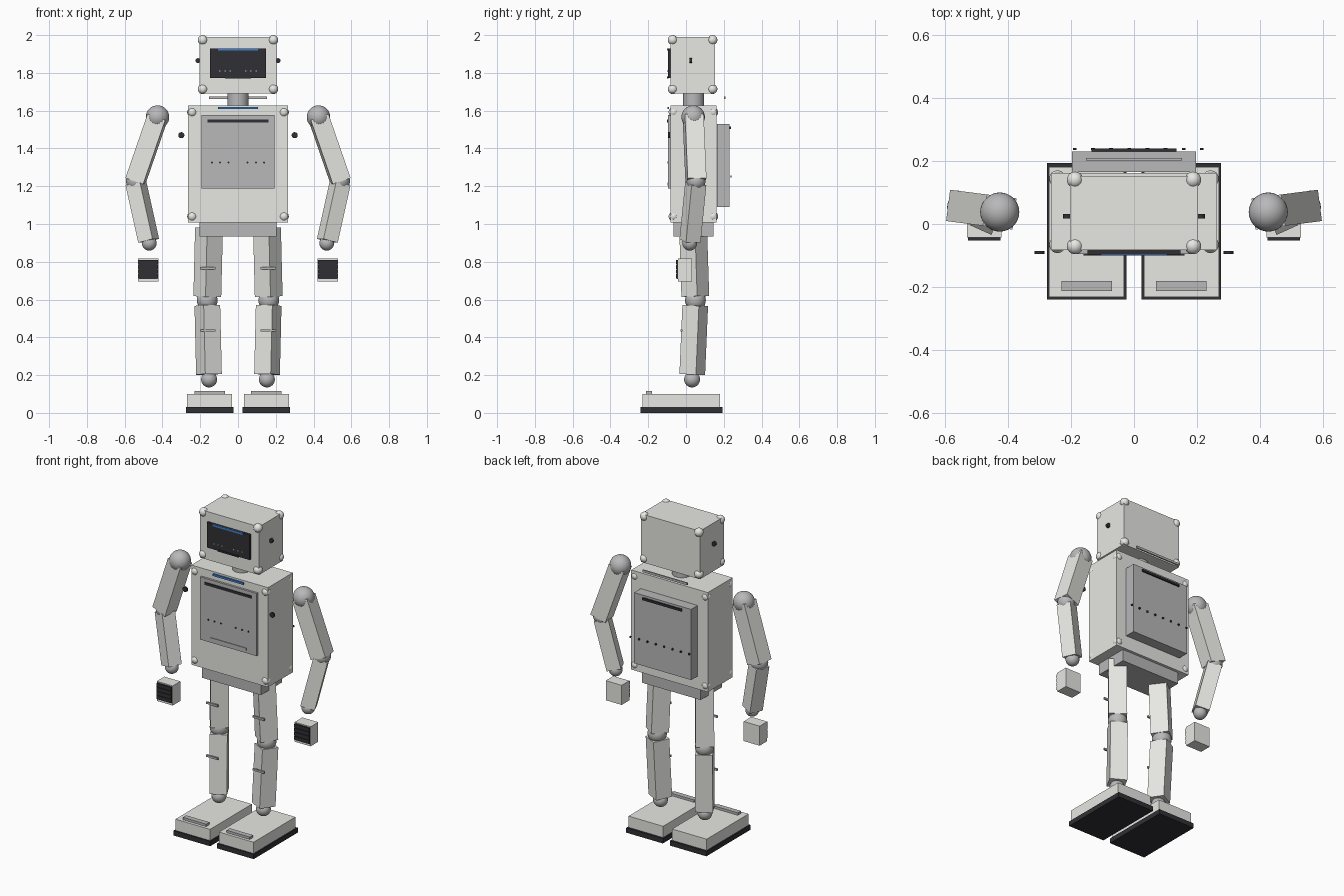
import bpy
from mathutils import Vector

if "Cube" in bpy.data.objects:
    bpy.data.objects.remove(bpy.data.objects["Cube"])


def material(name, r, g, b):
    m = bpy.data.materials.new(name)
    m.diffuse_color = (r, g, b, 1)
    m.use_nodes = True
    m.node_tree.nodes["Principled BSDF"].inputs["Base Color"].default_value = m.diffuse_color
    return m


SHELL = material("shell", 0.80, 0.80, 0.77)
GREY = material("grey", 0.48, 0.48, 0.49)
DARK = material("dark", 0.03, 0.03, 0.035)
BLUE = material("blue", 0.05, 0.22, 0.65)


def finish(name, mat):
    o = bpy.context.object
    o.name = name
    o.data.materials.append(mat)
    return o


def box(name, mat, x, y, z):
    """Box from (min, max) ranges on each axis."""
    ranges = (x, y, z)
    bpy.ops.mesh.primitive_cube_add(size=1, location=[(a + b) / 2 for a, b in ranges])
    o = finish(name, mat)
    o.scale = [b - a for a, b in ranges]
    return o


def bar(name, mat, centre, size):
    return box(name, mat, *[(c - s / 2, c + s / 2) for c, s in zip(centre, size)])


def ball(name, mat, centre, r):
    bpy.ops.mesh.primitive_uv_sphere_add(segments=32, ring_count=16, radius=r, location=centre)
    bpy.ops.object.shade_smooth()
    return finish(name, mat)


def disc(name, mat, centre, r, depth, along_y=True):
    bpy.ops.mesh.primitive_cylinder_add(vertices=32, radius=r, depth=depth, location=centre,
                                        rotation=(1.5707963 if along_y else 0, 0, 0))
    bpy.ops.object.shade_smooth_by_angle()
    return finish(name, mat)


def limb(name, start, end, width, fill=1.0):
    """Square beam pointing from one joint to the next."""
    a, b = Vector(start), Vector(end)
    bpy.ops.mesh.primitive_cube_add(size=1, location=(a + b) / 2)
    o = finish(name, SHELL)
    o.rotation_euler = (b - a).to_track_quat('Z', 'Y').to_euler()
    o.scale = (width, width, (b - a).length * fill)


def corner_caps(name, xs, ys, zs, r):
    for x in xs:
        for y in ys:
            for z in zs:
                ball(name, SHELL, (x, y, z), r)


# Head with screen
box("head", SHELL, (-0.203, 0.203), (-0.083, 0.153), (1.69, 1.99))
corner_caps("head_corner_cap", (-0.187, 0.187), (-0.07, 0.14), (1.714, 1.974), 0.026)
box("face_screen", DARK, (-0.147, 0.147), (-0.096, -0.083), (1.773, 1.93))
bar("brow_light", BLUE, (0, -0.096, 1.924), (0.21, 0.008, 0.012))
bar("mouth_strip", DARK, (0, -0.096, 1.775), (0.14, 0.008, 0.01))
for x in (0.04, 0.068, 0.097):
    for s in (-1, 1):
        disc("screen_dot", GREY, (s * x, -0.097, 1.81), 0.004, 0.004)

# Neck and rear collar strip
disc("neck", GREY, (0, 0.04, 1.658), 0.055, 0.09, along_y=False)
bar("collar_strip", GREY, (0, 0.205, 1.668), (0.306, 0.008, 0.014))

# Torso and chest panel
box("torso", SHELL, (-0.264, 0.264), (-0.082, 0.162), (1.007, 1.627))
corner_caps("torso_corner_cap", (-0.243, 0.243), (-0.066, 0.144), (1.04, 1.592), 0.026)
box("chest_panel", GREY, (-0.194, 0.194), (-0.095, -0.08), (1.187, 1.577))
bar("chest_slot", DARK, (0, -0.096, 1.546), (0.322, 0.008, 0.016))
bar("chest_lower_strip", GREY, (0, -0.096, 1.212), (0.25, 0.006, 0.014))
bar("chest_light", BLUE, (0, -0.094, 1.614), (0.21, 0.01, 0.012))
for x in (0.05, 0.095, 0.138):
    for s in (-1, 1):
        disc("chest_dot", DARK, (s * x, -0.097, 1.325), 0.005, 0.004)
box("pelvis", GREY, (-0.203, 0.203), (-0.065, 0.145), (0.935, 1.01))

# Back pack with slot and row of dots
box("back_pack", GREY, (-0.196, 0.196), (0.165, 0.23), (1.09, 1.53))
bar("back_slot", DARK, (0, 0.234, 1.51), (0.27, 0.01, 0.014))
for i in range(8):
    disc("back_dot", DARK, (-0.188 + i * 0.0576, 0.238, 1.252), 0.006, 0.007)

for s, side in ((-1, "right"), (1, "left")):
    def p(x, y, z):
        return (s * x, y, z)

    # Side discs of head and torso
    disc(side + "_ear_disc", DARK, p(0.212, 0.025, 1.865), 0.013, 0.014)
    disc(side + "_chest_disc", DARK, p(0.3, -0.09, 1.47), 0.016, 0.01)

    # Arm
    shoulder, elbow, wrist = p(0.426, 0.038, 1.566), p(0.543, 0.053, 1.227), p(0.47, 0.02, 0.898)
    ball(side + "_shoulder", GREY, shoulder, 0.062)
    ball(side + "_elbow", GREY, elbow, 0.05)
    ball(side + "_wrist", GREY, wrist, 0.039)
    limb(side + "_upper_arm", shoulder, elbow, 0.1)
    limb(side + "_forearm", elbow, wrist, 0.085, 0.92)

    # Hand with finger slats
    bar(side + "_hand", SHELL, p(0.475, -0.005, 0.756), (0.11, 0.075, 0.122))
    bar(side + "_finger_plate", DARK, p(0.475, -0.044, 0.76), (0.1, 0.006, 0.1))
    for i in range(4):
        bar(side + "_finger", DARK, p(0.475, -0.047, 0.723 + i * 0.0255), (0.102, 0.012, 0.022))

    # Leg
    hip, knee, ankle = p(0.153, 0.037, 1.0), p(0.163, 0.05, 0.596), p(0.153, 0.032, 0.177)
    ball(side + "_knee", GREY, knee, 0.055)
    ball(side + "_ankle", GREY, ankle, 0.042)
    limb(side + "_thigh", hip, knee, 0.105, 0.9)
    limb(side + "_shin", knee, ankle, 0.1, 0.87)
    for name, z in (("_thigh_strip", 0.766), ("_shin_strip", 0.436)):
        bar(side + name, GREY, p(0.16, -0.024, z), (0.08, 0.01, 0.012))

    # Foot
    bar(side + "_sole", DARK, p(0.15, -0.023, 0.015), (0.252, 0.434, 0.03))
    bar(side + "_foot", SHELL, p(0.15, -0.025, 0.065), (0.238, 0.412, 0.07))
    bar(side + "_toe_strip", GREY, p(0.15, -0.197, 0.107), (0.16, 0.032, 0.016))
